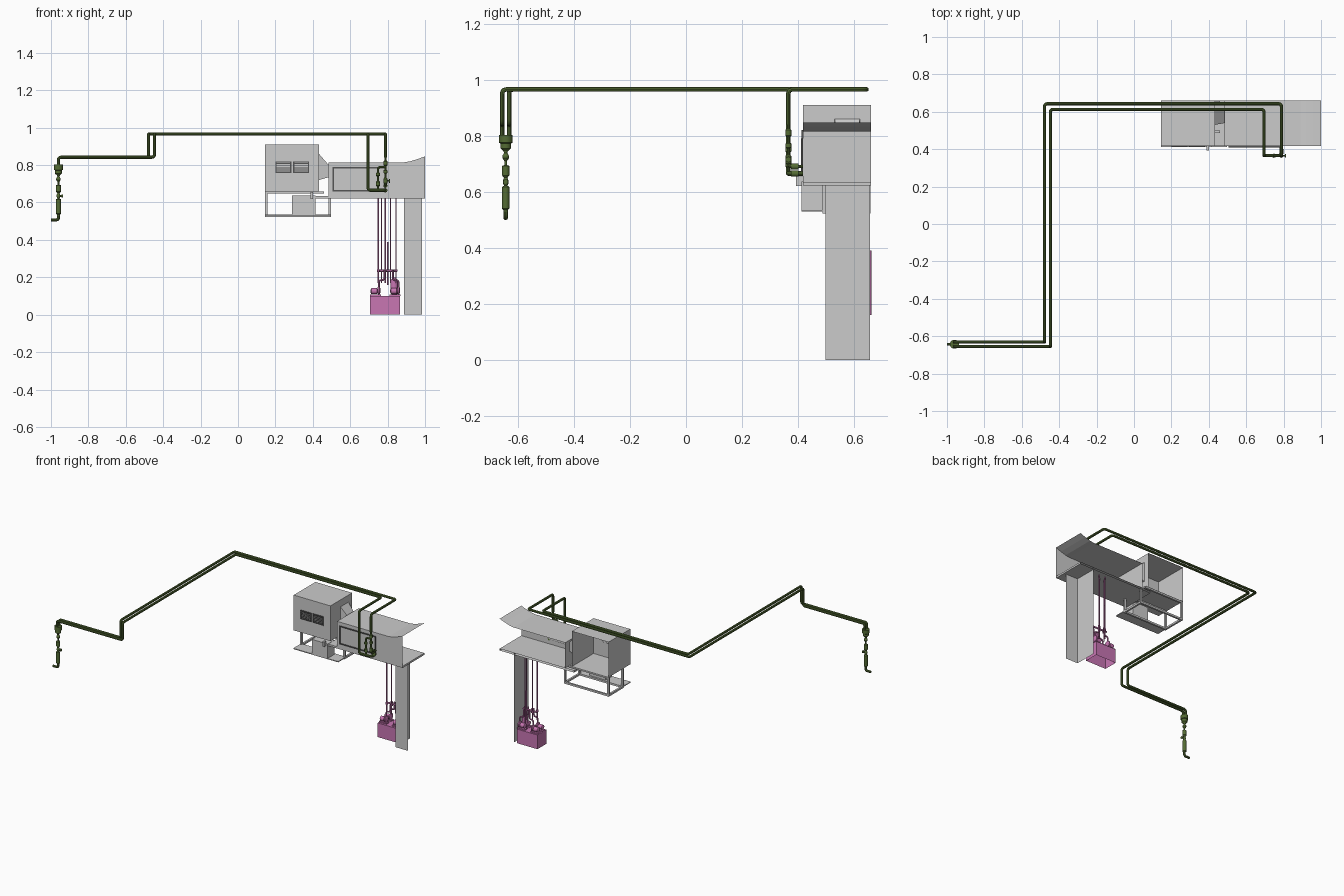
import bpy, bmesh, math
from mathutils import Vector

if "Cube" in bpy.data.objects:
    bpy.data.objects.remove(bpy.data.objects["Cube"])


def material(name, col):
    m = bpy.data.materials.new(name)
    m.diffuse_color = (*col, 1)
    m.use_nodes = True
    m.node_tree.nodes["Principled BSDF"].inputs["Base Color"].default_value = m.diffuse_color
    return m


GREEN = material("pipe_green", (0.09, 0.15, 0.035))
PINK = material("pump_pink", (0.58, 0.18, 0.45))
DARK = material("dark_grey", (0.09, 0.09, 0.09))


def finish(name, bm, mat=None, smooth=False):
    bmesh.ops.recalc_face_normals(bm, faces=bm.faces)
    me = bpy.data.meshes.new(name)
    bm.to_mesh(me)
    bm.free()
    ob = bpy.data.objects.new(name, me)
    bpy.context.collection.objects.link(ob)
    if mat:
        me.materials.append(mat)
    if smooth:
        bpy.ops.object.select_all(action='DESELECT')
        ob.select_set(True)
        bpy.context.view_layer.objects.active = ob
        bpy.ops.object.shade_smooth_by_angle()
    return ob


def add_box(bm, lo, hi, skip=""):
    """Box between two corners; skip removes sides such as '+y -z'."""
    vs = bmesh.ops.create_cube(bm, size=1)['verts']
    for v in vs:
        v.co = Vector([l if c < 0 else h for c, l, h in zip(v.co, lo, hi)])
    mid = (Vector(lo) + Vector(hi)) / 2
    gone = []
    for f in {f for v in vs for f in v.link_faces}:
        d = f.calc_center_median() - mid
        i = max(range(3), key=lambda k: abs(d[k]))
        if ("+" if d[i] > 0 else "-") + "xyz"[i] in skip:
            gone.append(f)
    bmesh.ops.delete(bm, geom=gone, context='FACES')


def boxes(name, items, mat=None):
    bm = bmesh.new()
    for it in items:
        add_box(bm, *it)
    return finish(name, bm, mat)


def lathe(name, base, profile, mat, axis='z', seg=20):
    """Turn (radius, distance) points around an axis through base."""
    bm = bmesh.new()
    rings = []
    for r, d in profile:
        ring = []
        for k in range(seg):
            a = 2 * math.pi * k / seg
            p = {'z': (r * math.cos(a), r * math.sin(a), d),
                 'x': (d, r * math.cos(a), r * math.sin(a)),
                 'y': (r * math.sin(a), d, r * math.cos(a))}[axis]
            ring.append(bm.verts.new(Vector(base) + Vector(p)))
        rings.append(ring)
    for a, b in zip(rings, rings[1:]):
        for k in range(seg):
            bm.faces.new((a[k], a[(k + 1) % seg], b[(k + 1) % seg], b[k]))
    bm.faces.new(rings[0])
    bm.faces.new(rings[-1])
    return finish(name, bm, mat, True)


def pipe(name, pts, r, mat, bend=0.016):
    """Round pipe along corner points, with rounded elbows."""
    pts = [Vector(p) for p in pts]
    path = [pts[0]]
    for a, b, c in zip(pts, pts[1:], pts[2:]):
        k = min(bend, (a - b).length / 2.1, (c - b).length / 2.1)
        p, q = b + (a - b).normalized() * k, b + (c - b).normalized() * k
        for i in range(6):
            t = i / 5
            path.append(p * (1 - t) ** 2 + b * 2 * t * (1 - t) + q * t * t)
    path.append(pts[-1])
    cu = bpy.data.curves.new(name, 'CURVE')
    cu.dimensions = '3D'
    cu.bevel_depth, cu.bevel_resolution, cu.use_fill_caps = r, 3, True
    sp = cu.splines.new('POLY')
    sp.points.add(len(path) - 1)
    for s, p in zip(sp.points, path):
        s.co = (*p, 1)
    cu.materials.append(mat)
    ob = bpy.data.objects.new(name, cu)
    bpy.context.collection.objects.link(ob)
    bpy.ops.object.select_all(action='DESELECT')
    ob.select_set(True)
    bpy.context.view_layer.objects.active = ob
    bpy.ops.object.convert(target='MESH')
    bpy.ops.object.shade_smooth_by_angle()


Y0, Y1 = 0.417, 0.66          # front and open back of the cabinets

# fan cabinet, mixing cabinet and floor plate: sheet metal, open at the back
boxes("fan_cabinet", [((0.145, Y0, 0.66), (0.433, Y1, 0.91), "+y")])
boxes("coil_cabinet", [((0.485, Y0, 0.635), (0.80, Y1, 0.815), "+y +x")])
boxes("floor_plate", [((0.415, Y0, 0.622), (1.0, Y1, 0.635), "+y")])

# tapered connection between the cabinets
bm = bmesh.new()
ends = [[bm.verts.new((x, y, z)) for y, z in ((a, c), (b, c), (b, d), (a, d))]
        for x, a, b, c, d in ((0.433, 0.53, 0.62, 0.72, 0.86), (0.485, 0.54, 0.61, 0.735, 0.80))]
for k in range(4):
    j = (k + 1) % 4
    bm.faces.new((ends[0][k], ends[0][j], ends[1][j], ends[1][k]))
finish("fan_transition", bm)

# flared outlet hood: front wall and rising roof
bm = bmesh.new()
cols = [[bm.verts.new(p) for p in ((x, Y0, 0.635), (x, Y0, z), (x, Y1, z))]
        for x, z in ((0.80, 0.815), (0.89, 0.815), (0.92, 0.82), (0.96, 0.832), (1.0, 0.847))]
for a, b in zip(cols, cols[1:]):
    for k in (0, 1):
        bm.faces.new((a[k], b[k], b[k + 1], a[k + 1]))
finish("outlet_hood", bm)

# down duct: front and inner side sheets
boxes("down_duct", [((0.888, 0.497, 0), (0.985, 0.656, 0.635), "+y +x +z -z")])


def frame(x0, x1, z0, z1, w, d):
    y = Y0 - d
    return [((x0, y, z0), (x1, Y0, z0 + w)), ((x0, y, z1 - w), (x1, Y0, z1)),
            ((x0, y, z0 + w), (x0 + w, Y0, z1 - w)), ((x1 - w, y, z0 + w), (x1, Y0, z1 - w))]


# access panel on the coil cabinet
boxes("access_panel_frame", frame(0.505, 0.79, 0.66, 0.79, 0.007, 0.007), DARK)

# intake grille: two louvred halves
grille = []
for x in (0.20, 0.295):
    grille += frame(x, x + 0.085, 0.757, 0.82, 0.006, 0.006)
    grille += [((x + 0.006, Y0 - 0.004, 0.767 + i * 0.01), (x + 0.079, Y0, 0.771 + i * 0.01))
               for i in range(5)]
boxes("intake_grille", grille, DARK)

# support frame under the fan cabinet
t = 0.013
rails = []
for y in (0.487, 0.645):
    rails += [((0.145, y, 0.522), (0.497, y + t, 0.522 + t)),
              ((0.145, y, 0.648), (0.46, y + t, 0.66)),
              ((0.145, y, 0.535), (0.145 + t, y + t, 0.648)),
              ((0.484, y, 0.535), (0.497, y + t, 0.622))]
rails += [((x, 0.50, 0.522), (x + t, 0.645, 0.522 + t)) for x in (0.145, 0.484)]
boxes("support_frame", rails)
boxes("service_tray", [((0.145, 0.412, 0.529), (0.497, 0.49, 0.535))])
boxes("control_box", [((0.29, 0.412, 0.535), (0.415, 0.487, 0.637))])
boxes("drain_outlet", [((0.387, 0.392, 0.62), (0.40, Y0, 0.655))])

# supply and return pipes
R = 0.0085
pipe("supply_pipe", [(-0.96, -0.655, 0.79), (-0.96, -0.655, 0.842), (-0.447, -0.655, 0.842),
                     (-0.447, -0.655, 0.965), (-0.447, 0.613, 0.965), (0.695, 0.613, 0.965),
                     (0.695, 0.365, 0.965), (0.695, 0.365, 0.665), (0.785, 0.365, 0.665),
                     (0.785, Y0, 0.665)], R, GREEN)
pipe("return_pipe", [(-0.96, -0.631, 0.79), (-0.96, -0.631, 0.842), (-0.478, -0.631, 0.842),
                     (-0.478, -0.631, 0.965), (-0.478, 0.643, 0.965), (0.788, 0.643, 0.965),
                     (0.788, 0.365, 0.965), (0.788, 0.365, 0.84)], R, GREEN)
pipe("valve_branch", [(0.788, 0.365, 0.85), (0.788, 0.365, 0.69), (0.788, Y0, 0.69)], 0.006, GREEN)
pipe("bypass_pipe", [(0.748, 0.365, 0.665), (0.748, 0.365, 0.79), (0.788, 0.365, 0.79)], 0.006, GREEN)

# valves and unions on the coil connections
for x, z, h in ((0.788, 0.81, 0.03), (0.788, 0.765, 0.02), (0.788, 0.715, 0.035),
                (0.748, 0.70, 0.03), (0.748, 0.75, 0.02)):
    lathe("pipe_valve", (x, 0.365, z), [(0.006, -h / 2), (0.011, -h / 3), (0.011, h / 3),
                                        (0.006, h / 2)], GREEN)
lathe("valve_handle", (0.788, 0.365, 0.715), [(0.004, 0), (0.004, 0.02), (0.01, 0.02), (0.01, 0.026)],
      GREEN, 'x')
for z in (0.665, 0.69):
    lathe("coil_union", (0.788, 0.375, z), [(0.011, 0), (0.011, 0.027)], GREEN, 'y')

# hanging trap assembly at the far end
B = (-0.96, -0.643, 0)
lathe("trap_assembly", B, [
    (0.024, 0.802), (0.024, 0.775), (0.019, 0.772), (0.019, 0.755), (0.008, 0.745), (0.006, 0.738),
    (0.012, 0.728), (0.012, 0.72), (0.005, 0.71), (0.005, 0.695), (0.013, 0.692), (0.013, 0.658),
    (0.006, 0.65), (0.010, 0.64), (0.010, 0.63), (0.006, 0.622), (0.013, 0.617), (0.013, 0.54),
    (0.008, 0.535), (0.008, 0.53)], GREEN)
lathe("trap_handle", (-0.96, -0.643, 0.635), [(0.005, 0), (0.005, 0.016), (0.009, 0.016), (0.009, 0.024)],
      GREEN, 'x')
pipe("trap_outlet", [(-0.96, -0.643, 0.535), (-0.96, -0.643, 0.507), (-1.0, -0.643, 0.507)], 0.008, GREEN)

# pump plinth, open below
boxes("pump_plinth", [((0.705, 0.557, 0), (0.866, 0.657, 0.10), "-z")], PINK)

# pump sets with motors and discharge pipes
for x, y, s in ((0.735, 0.585, 1), (0.735, 0.635, 1), (0.84, 0.585, -1), (0.84, 0.635, -1)):
    boxes("pump_base", [((x - 0.03, y - 0.014, 0.10), (x + 0.03, y + 0.014, 0.108))], PINK)
    lathe("pump_motor", (x - 0.026, y, 0.126), [(0.008, 0), (0.016, 0.004), (0.016, 0.034),
                                               (0.006, 0.038), (0.006, 0.046)], PINK, 'x', 14)
    lathe("pump_volute", (x + 0.018, y, 0.13), [(0.012, -0.008), (0.022, -0.004), (0.022, 0.004),
                                               (0.012, 0.008)], PINK, 'x', 14)
    pipe("pump_discharge", [(x + 0.018, y, 0.14), (x + 0.018, y, 0.185),
                            (x + 0.018 + s * 0.03, y, 0.185), (x + 0.018 + s * 0.03, y, 0.24)],
         0.005, PINK)
lathe("pressure_vessel", (0.835, 0.61, 0.10), [(0.008, 0), (0.02, 0.015), (0.02, 0.08), (0.008, 0.1)],
      PINK, 'z', 14)

# manifold and riser tubes up to the floor plate
lathe("riser_manifold", (0.742, 0.61, 0.235), [(0.006, 0), (0.006, 0.108)], PINK, 'x', 12)
for i, x in enumerate((0.75, 0.767, 0.788, 0.815, 0.845)):
    y = 0.595 + 0.03 * (i % 2)
    pipe("riser_tube", [(x, y, 0.17), (x, y, 0.625)], 0.0035, PINK)
    lathe("riser_flange", (x, y, 0.23), [(0.008, 0), (0.008, 0.012)], PINK, 'z', 12)
pipe("rear_riser", [(0.80, 0.657, 0.16), (0.80, 0.657, 0.39)], 0.004, PINK)
